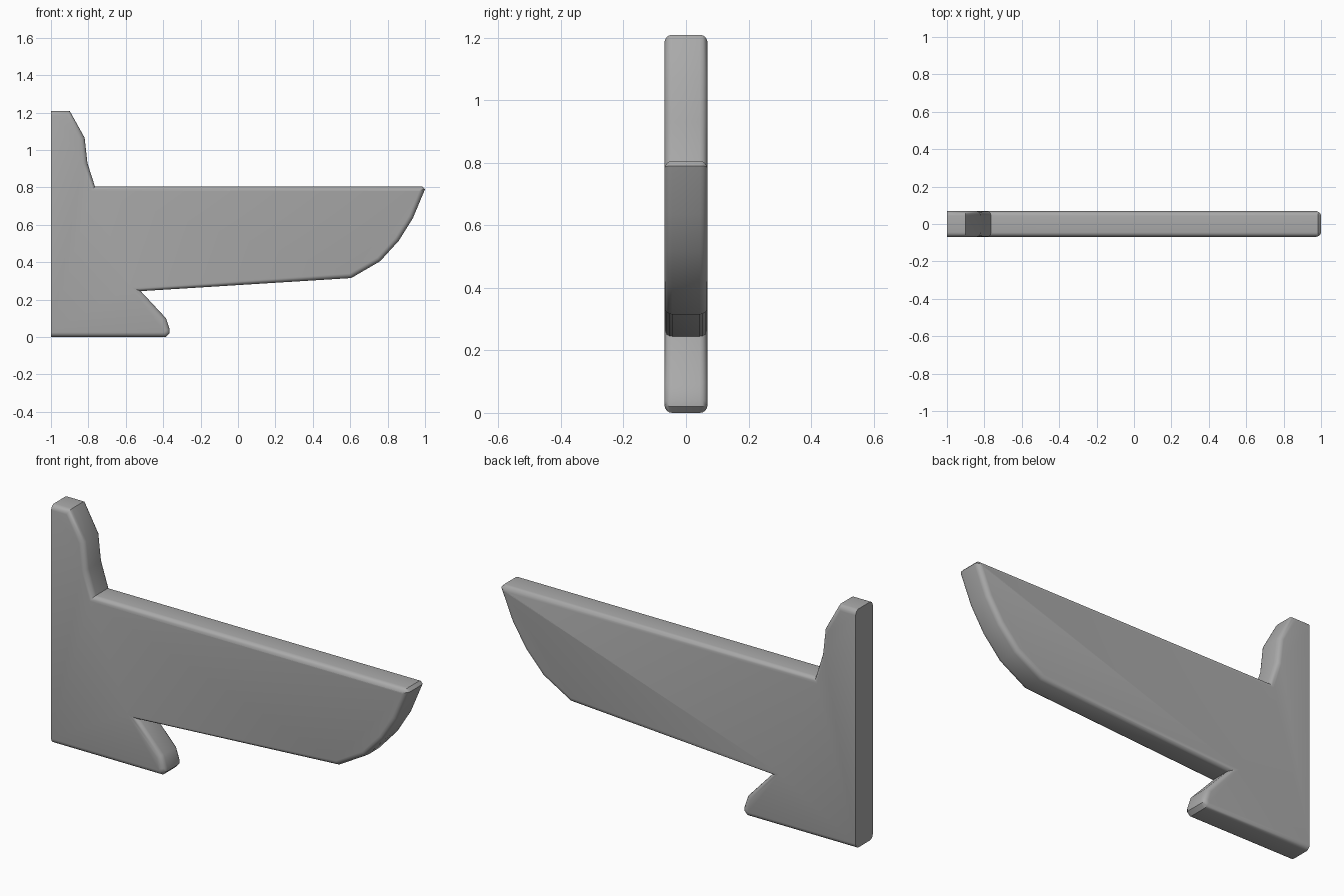
import bpy, bmesh

cube = bpy.data.objects.get("Cube")
if cube:
    bpy.data.objects.remove(cube, do_unlink=True)

HALF = 0.069    # half of the board's thickness
ROUND = 0.025   # radius of the softened rim

# Side outline, counter-clockwise from the bottom of the flat mounting end
outline = [
    (-1, 0), (-0.385, 0), (-0.365, 0.02), (-0.365, 0.04), (-0.385, 0.1),
    (-0.52, 0.245), (0.605, 0.315), (0.76, 0.405), (0.86, 0.515),
    (0.935, 0.635), (1, 0.79), (0.985, 0.805), (-0.765, 0.805),
    (-0.805, 0.93), (-0.82, 1.065), (-0.9, 1.209), (-1, 1.209),
]

# Grey finish
grey = bpy.data.materials.new("grey")
grey.use_nodes = True
colour = (0.4, 0.4, 0.4, 1)
grey.diffuse_color = colour
grey.node_tree.nodes["Principled BSDF"].inputs["Base Color"].default_value = colour

# Extrude the outline through the thickness
bm = bmesh.new()
front = bm.faces.new([bm.verts.new((x, -HALF, z)) for x, z in outline])
back = bmesh.ops.extrude_face_region(bm, geom=[front], use_keep_orig=True)["geom"]
for v in (g for g in back if isinstance(g, bmesh.types.BMVert)):
    v.co.y = HALF
bmesh.ops.recalc_face_normals(bm, faces=bm.faces)

# Round both rims, leaving the mounting end square
def on_rim(edge):
    a, b = (v.co for v in edge.verts)
    return a.y * b.y > 0 and max(a.x, b.x) > -0.99

bmesh.ops.bevel(bm, geom=[e for e in bm.edges if on_rim(e)], offset=ROUND,
                offset_type='OFFSET', segments=4, profile=0.5,
                affect='EDGES', clamp_overlap=False)
bmesh.ops.triangulate(bm, faces=[f for f in bm.faces if len(f.verts) > 4])

mesh = bpy.data.meshes.new("bracket_board")
bm.to_mesh(mesh)
bm.free()
mesh.materials.append(grey)
board = bpy.data.objects.new("bracket_board", mesh)
bpy.context.collection.objects.link(board)

# Smooth shading that keeps the hard corners
bpy.context.view_layer.objects.active = board
board.select_set(True)
bpy.ops.object.shade_smooth_by_angle(angle=0.6)
